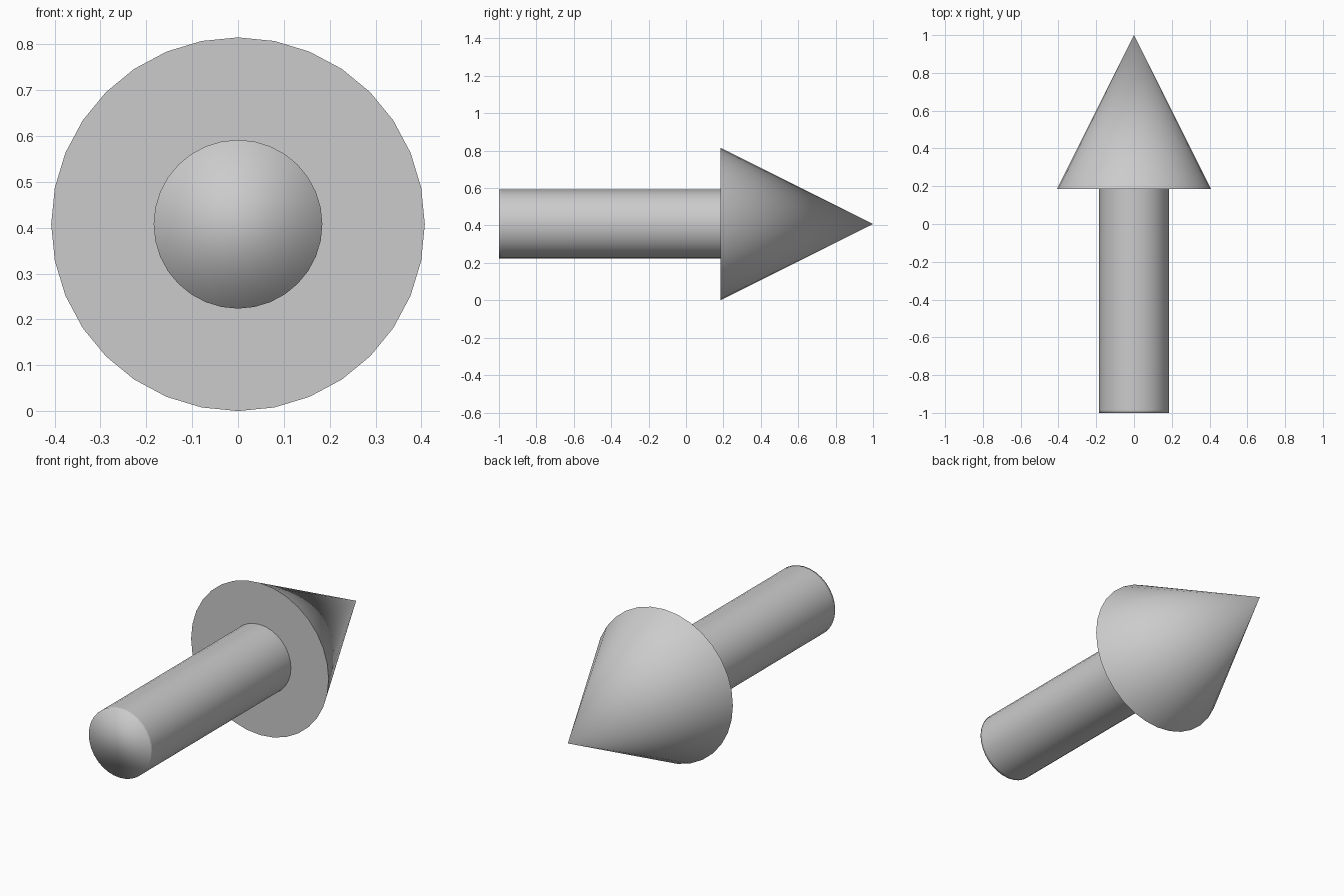
import bpy, bmesh
from math import sin, cos, tau

if "Cube" in bpy.data.objects:
    bpy.data.objects.remove(bpy.data.objects["Cube"])

SIDES = 32
AXIS_Z = 0.4075


def lathe(name, profile, cap_first=False):
    """Spin (radius, y) points around the arrow's axis; radius 0 makes a point."""
    bm = bmesh.new()
    rings = []
    for r, y in profile:
        n = SIDES if r > 0 else 1
        rings.append([bm.verts.new((r * sin(tau * i / SIDES), y,
                                    AXIS_Z + r * cos(tau * i / SIDES)))
                      for i in range(n)])
    for a, b in zip(rings, rings[1:]):
        for i in range(SIDES):
            j = (i + 1) % SIDES
            if len(b) == 1:
                bm.faces.new((a[i], a[j], b[0]))
            else:
                bm.faces.new((a[i], a[j], b[j], b[i]))
    if cap_first:
        bm.faces.new(rings[0][::-1])
    bmesh.ops.recalc_face_normals(bm, faces=bm.faces)
    # Outward check using the first side face
    f = bm.faces[-1] if cap_first else bm.faces[0]
    if f.normal.y > 0:
        bmesh.ops.reverse_faces(bm, faces=bm.faces)
    mesh = bpy.data.meshes.new(name)
    bm.to_mesh(mesh)
    bm.free()
    ob = bpy.data.objects.new(name, mesh)
    bpy.context.collection.objects.link(ob)
    bpy.ops.object.select_all(action='DESELECT')
    ob.select_set(True)
    bpy.context.view_layer.objects.active = ob
    return ob


# Shaft: smooth throughout, so its flat end shades like a dome
lathe("arrow_shaft", [(0.184, -1), (0.184, -0.985), (0.184, 0.185)], cap_first=True)
bpy.ops.object.shade_smooth()

# Head: flat ring at the back, then the cone, with a sharp rim
lathe("arrow_head", [(0.184, 0.185), (0.4075, 0.185), (0, 1)])
bpy.ops.object.shade_smooth_by_angle(angle=0.6)
